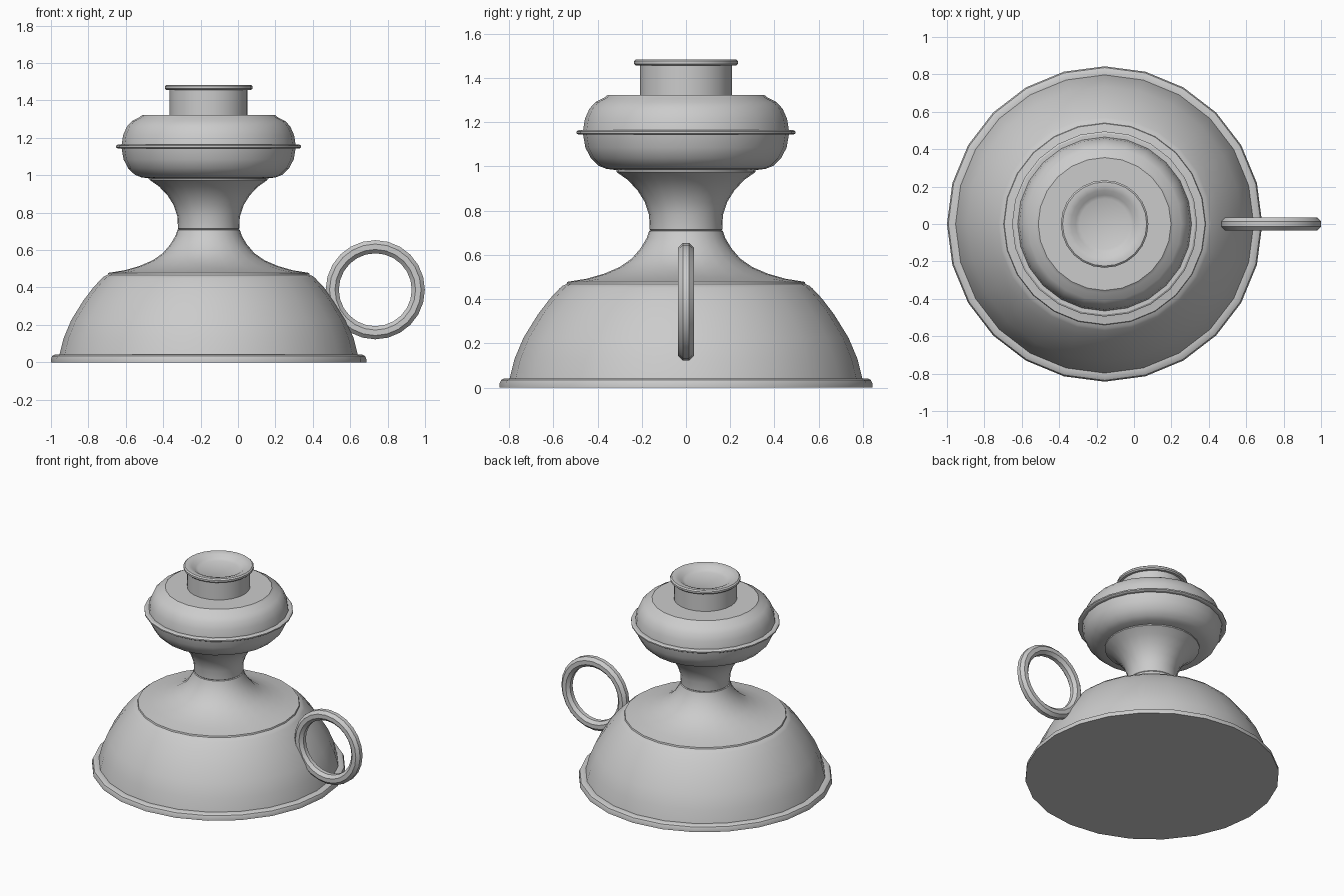
import bpy, bmesh, math
from mathutils import Matrix, Vector

if "Cube" in bpy.data.objects:
    bpy.data.objects.remove(bpy.data.objects["Cube"])

SIDES = 24
AXIS_X = -0.157


def lathe(name, profile, matrix, closed=False):
    """Revolve (radius, height) points around the local z axis."""
    bm = bmesh.new()
    rings = []
    for r, z in profile:
        if r == 0:
            rings.append([bm.verts.new((0, 0, z))] * SIDES)
        else:
            rings.append([bm.verts.new((r * math.cos(2 * math.pi * i / SIDES),
                                        r * math.sin(2 * math.pi * i / SIDES), z))
                          for i in range(SIDES)])
    pairs = list(zip(rings, rings[1:]))
    if closed:
        pairs.append((rings[-1], rings[0]))
    for a, b in pairs:
        for i in range(SIDES):
            j = (i + 1) % SIDES
            quad = list(dict.fromkeys((a[i], a[j], b[j], b[i])))
            bm.faces.new(quad)
    bmesh.ops.recalc_face_normals(bm, faces=bm.faces)
    mesh = bpy.data.meshes.new(name)
    bm.to_mesh(mesh)
    bm.free()
    ob = bpy.data.objects.new(name, mesh)
    bpy.context.collection.objects.link(ob)
    ob.matrix_world = matrix
    bpy.ops.object.select_all(action='DESELECT')
    ob.select_set(True)
    bpy.context.view_layer.objects.active = ob
    bpy.ops.object.shade_smooth_by_angle(angle=math.radians(30))
    return ob


stand = Matrix.Translation((AXIS_X, 0, 0))

# Domed base with rolled foot and flared shoulder up to the neck
lathe("base", [
    (0, 0), (0.843, 0), (0.843, 0.018), (0.836, 0.034), (0.82, 0.042), (0.797, 0.042),
    (0.775, 0.13), (0.735, 0.225), (0.67, 0.33), (0.615, 0.402), (0.57, 0.45),
    (0.558, 0.46), (0.54, 0.468), (0.537, 0.478),
    (0.45, 0.492), (0.37, 0.515), (0.30, 0.545), (0.245, 0.583),
    (0.205, 0.63), (0.178, 0.675), (0.167, 0.708), (0.160, 0.711)], stand)

# Flared stem
lathe("stem", [
    (0.160, 0.711), (0.164, 0.715), (0.167, 0.78), (0.187, 0.84),
    (0.22, 0.893), (0.265, 0.94), (0.315, 0.975), (0.315, 0.985)], stand)

# Rounded bulb with thin flange around the middle
lathe("bulb", [
    (0.315, 0.983), (0.36, 0.989), (0.395, 1.003), (0.43, 1.037), (0.455, 1.085),
    (0.465, 1.143), (0.485, 1.143), (0.495, 1.149), (0.495, 1.158), (0.485, 1.164),
    (0.465, 1.164), (0.457, 1.215), (0.437, 1.26), (0.41, 1.29), (0.37, 1.31),
    (0.355, 1.322), (0.209, 1.322)], stand)

# Candle socket with rolled rim and shallow dish
lathe("candle_socket", [
    (0.209, 1.322), (0.209, 1.455), (0.225, 1.455), (0.234, 1.463), (0.234, 1.476),
    (0.225, 1.484), (0.205, 1.484), (0.18, 1.476), (0.155, 1.458),
    (0.135, 1.448), (0, 1.447)], stand)

# Ring handle, octagonal in section, standing upright on the right side
section = [(0.230 + 0.038 * math.cos(math.pi / 8 + k * math.pi / 4),
            0.038 * math.sin(math.pi / 8 + k * math.pi / 4)) for k in range(8)]
lathe("ring_handle", section,
      Matrix.Translation((0.734, 0, 0.388)) @ Matrix.Rotation(math.pi / 2, 4, 'X'),
      closed=True)
